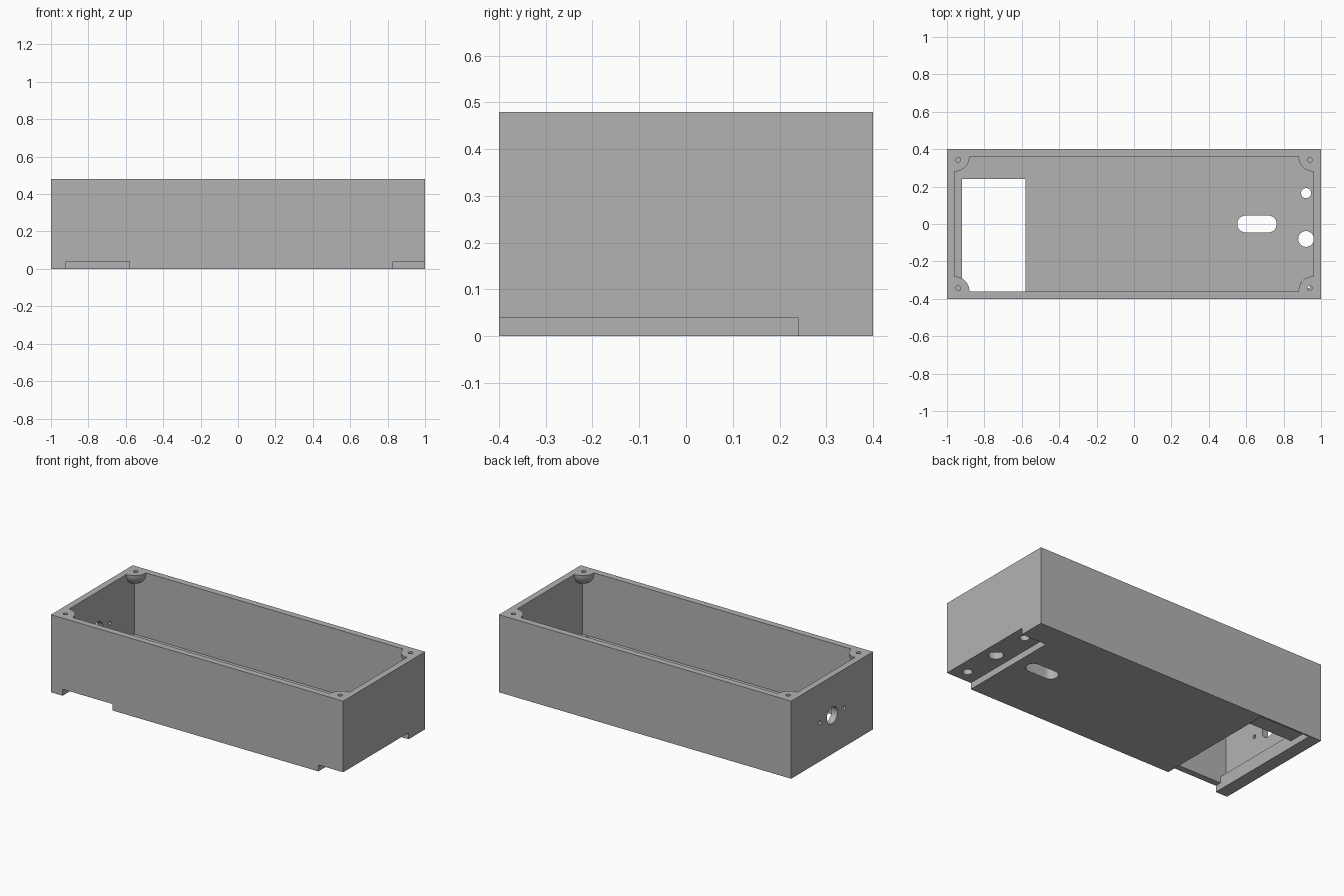
import bpy
import math

default = bpy.data.objects.get("Cube")
if default:
    bpy.data.objects.remove(default, do_unlink=True)

W, D, H = 1.0, 0.4, 0.48       # half width, half depth, height
WALL, FLOOR, RECESS = 0.04, 0.08, 0.04

grey = bpy.data.materials.new("plain_grey")
grey.use_nodes = True
colour = (0.45, 0.45, 0.45, 1)
grey.diffuse_color = colour
grey.node_tree.nodes["Principled BSDF"].inputs["Base Color"].default_value = colour


def box(name, x0, x1, y0, y1, z0, z1):
    bpy.ops.mesh.primitive_cube_add(
        size=1, location=((x0 + x1) / 2, (y0 + y1) / 2, (z0 + z1) / 2))
    ob = bpy.context.object
    ob.name = name
    ob.scale = (x1 - x0, y1 - y0, z1 - z0)
    bpy.ops.object.transform_apply(location=True, rotation=True, scale=True)
    return ob


def rod(name, centre, radius, length, axis="Z"):
    turn = (0, math.pi / 2, 0) if axis == "X" else (0, 0, 0)
    bpy.ops.mesh.primitive_cylinder_add(
        vertices=48, radius=radius, depth=length, location=centre, rotation=turn)
    bpy.context.object.name = name
    return bpy.context.object


def combine(target, tool, operation="DIFFERENCE"):
    tool.hide_render = True
    mod = target.modifiers.new(operation.lower(), "BOOLEAN")
    mod.operation = operation
    mod.solver = "EXACT"
    mod.object = tool
    bpy.context.view_layer.objects.active = target
    bpy.ops.object.modifier_apply(modifier=mod.name)
    bpy.data.objects.remove(tool, do_unlink=True)


# Oversized block with the cavity, trimmed to the outside once the bosses are in
case = box("open_case", -W - 0.1, W + 0.1, -D - 0.1, D + 0.1, -0.1, H + 0.2)
combine(case, box("cavity", -W + WALL, W - WALL, -D + WALL, D - WALL, FLOOR, H + 0.3))

# Rounded screw bosses in the four top corners
corners = [(sx, sy) for sx in (-1, 1) for sy in (-1, 1)]
for sx, sy in corners:
    bpy.ops.mesh.primitive_uv_sphere_add(
        segments=48, ring_count=24, radius=0.08,
        location=(sx * (W - WALL), sy * (D - WALL), H))
    combine(case, bpy.context.object, "UNION")
combine(case, box("outside", -W, W, -D, D, 0, H), "INTERSECT")

# Screw holes through the bosses
for sx, sy in corners:
    combine(case, rod("screw_hole", (sx * 0.94, sy * 0.343, H), 0.013, 0.24))

# Underside recesses, open to the front
combine(case, box("end_recess", 0.83, W + 0.1, -D - 0.1, 0.24, -0.1, RECESS))
combine(case, box("hatch_recess", -0.92, -0.58, -D - 0.1, 0.39, -0.1, RECESS))

# Rectangular opening through the floor
combine(case, box("hatch_opening", -0.92, -0.58, -D + WALL, 0.24, -0.1, FLOOR + 0.02))

# Round holes in the floor
for x, y, r in ((0.92, 0.165, 0.027), (0.92, -0.08, 0.042), (0.92, -0.32, 0.027)):
    combine(case, rod("floor_hole", (x, y, 0), r, 0.24))

# Rounded slot in the floor
slot = box("slot", 0.597, 0.718, -0.045, 0.045, -0.1, 0.12)
for x in (0.597, 0.718):
    combine(slot, rod("slot_end", (x, 0, 0.01), 0.045, 0.22), "UNION")
combine(case, slot)

# Connector hole with two fixing holes in the end wall
for y, r in ((0, 0.052), (0.12, 0.012), (-0.12, 0.012)):
    combine(case, rod("wall_hole", (-W, y, 0.24), r, 0.16, "X"))

case.data.materials.clear()
case.data.materials.append(grey)
for poly in case.data.polygons:
    poly.material_index = 0
bpy.ops.object.select_all(action="DESELECT")
case.select_set(True)
bpy.context.view_layer.objects.active = case
bpy.ops.object.shade_smooth_by_angle(angle=math.radians(30))
